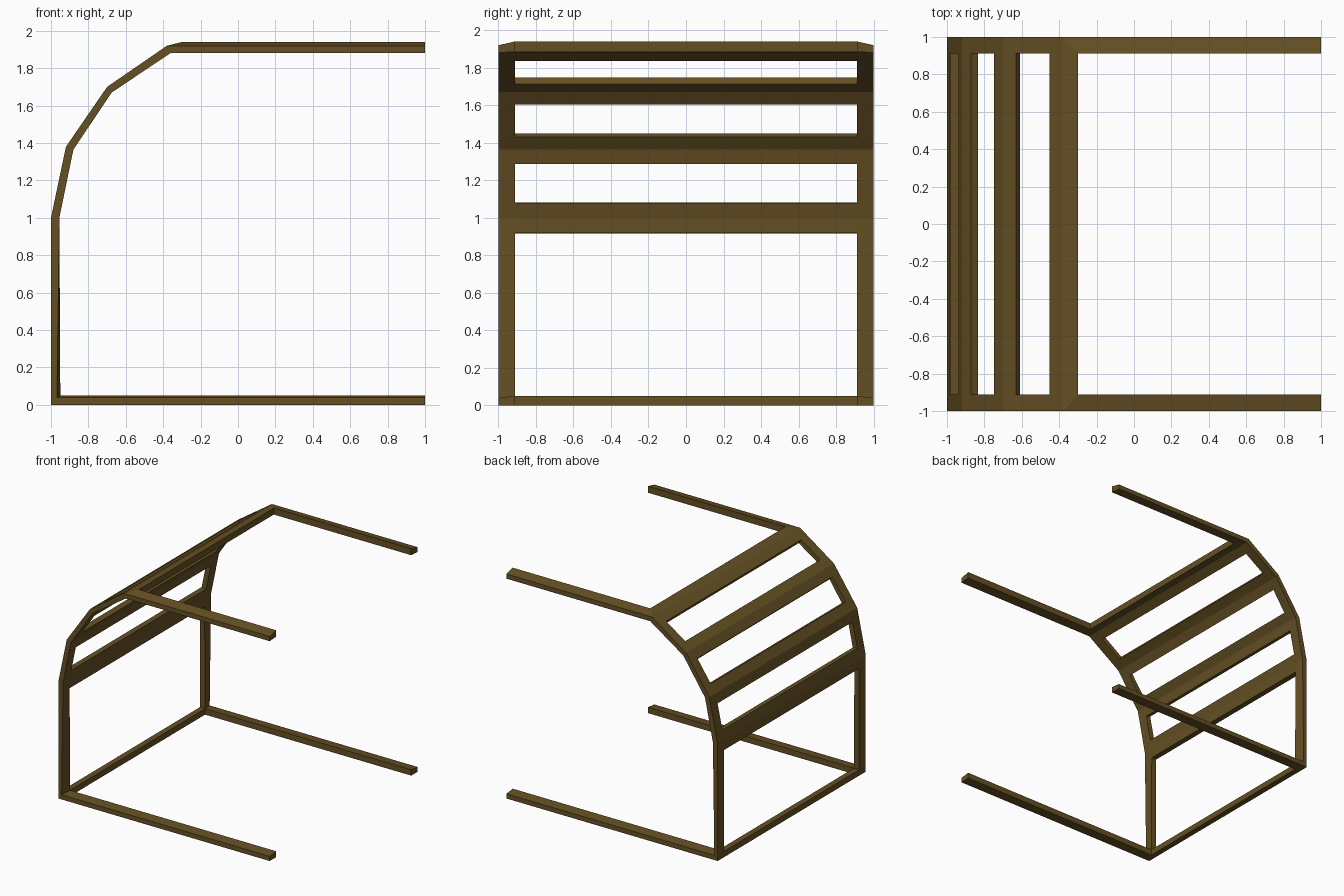
import bpy, bmesh
from mathutils import Vector

if "Cube" in bpy.data.objects:
    bpy.data.objects.remove(bpy.data.objects["Cube"])

mat = bpy.data.materials.new("olive_brown")
mat.diffuse_color = (0.13, 0.08, 0.017, 1)
mat.use_nodes = True
mat.node_tree.nodes["Principled BSDF"].inputs["Base Color"].default_value = mat.diffuse_color
Y_OUT, Y_IN = 1.0, 0.912

# Frame path in x,z: outer and inner surfaces, from floor tip round to roof tip
OUT = [(1, 0), (-1, 0), (-1, 1), (-.92, 1.38), (-.70, 1.70), (-.38, 1.92), (1, 1.92)]
INN = [(1, .04), (-.968, .04), (-.955, 1), (-.88, 1.365), (-.675, 1.67), (-.362, 1.88), (1, 1.88)]


def loft(name, section_a, y_a, section_b, y_b):
    """Solid between two sections; each lists the outer path, then the inner path reversed."""
    bm = bmesh.new()
    a = [bm.verts.new((p[0], y_a, p[1])) for p in section_a]
    b = [bm.verts.new((p[0], y_b, p[1])) for p in section_b]
    n = len(a)
    for i in range(n):
        j = (i + 1) % n
        bm.faces.new((a[i], b[i], b[j], a[j]))
    for i in range(n // 2 - 1):
        for r in (a, b):
            bm.faces.new((r[i], r[i + 1], r[n - 2 - i], r[n - 1 - i]))
    bmesh.ops.recalc_face_normals(bm, faces=bm.faces)
    me = bpy.data.meshes.new(name)
    bm.to_mesh(me)
    bm.free()
    me.materials.append(mat)
    bpy.context.collection.objects.link(bpy.data.objects.new(name, me))


def toward(path, i, j, width):
    a, b = Vector(path[i]), Vector(path[j])
    return a + (b - a).normalized() * width


# Side rails: the inside edge is slightly thicker on floor and roof
roof_out, roof_in = (-.30, 1.94), (-.30, 1.885)
edge = OUT[:6] + [(-.375, 1.92), OUT[6], INN[6], (-.355, 1.88)] + INN[5::-1]
inset = OUT[:6] + [roof_out, (1, 1.94), (1, 1.885), roof_in] + INN[5:1:-1] + [(-.95, .05), (1, .05)]
for side, s in (("front", -1), ("back", 1)):
    loft(side + "_side_rail", edge, s * Y_OUT, inset, s * Y_IN)


def crossbar(name, section):
    loft(name, section, -Y_IN, section, Y_IN)


# Bent crossbars at each fold of the curved end
for k, i in enumerate((2, 3, 4)):
    crossbar(f"crossbar_{k + 1}",
             [toward(OUT, i, i - 1, .084), OUT[i], toward(OUT, i, i + 1, .084),
              toward(INN, i, i + 1, .08), INN[i], toward(INN, i, i - 1, .08)])

# Roof crossbar and floor crossbar
crossbar("roof_crossbar", [toward(OUT, 5, 4, .086), OUT[5], roof_out,
                           roof_in, INN[5], toward(INN, 5, 4, .08)])
crossbar("floor_crossbar", [(-1, 0), (-.95, 0), (-.95, .05), (-1, .05)])
